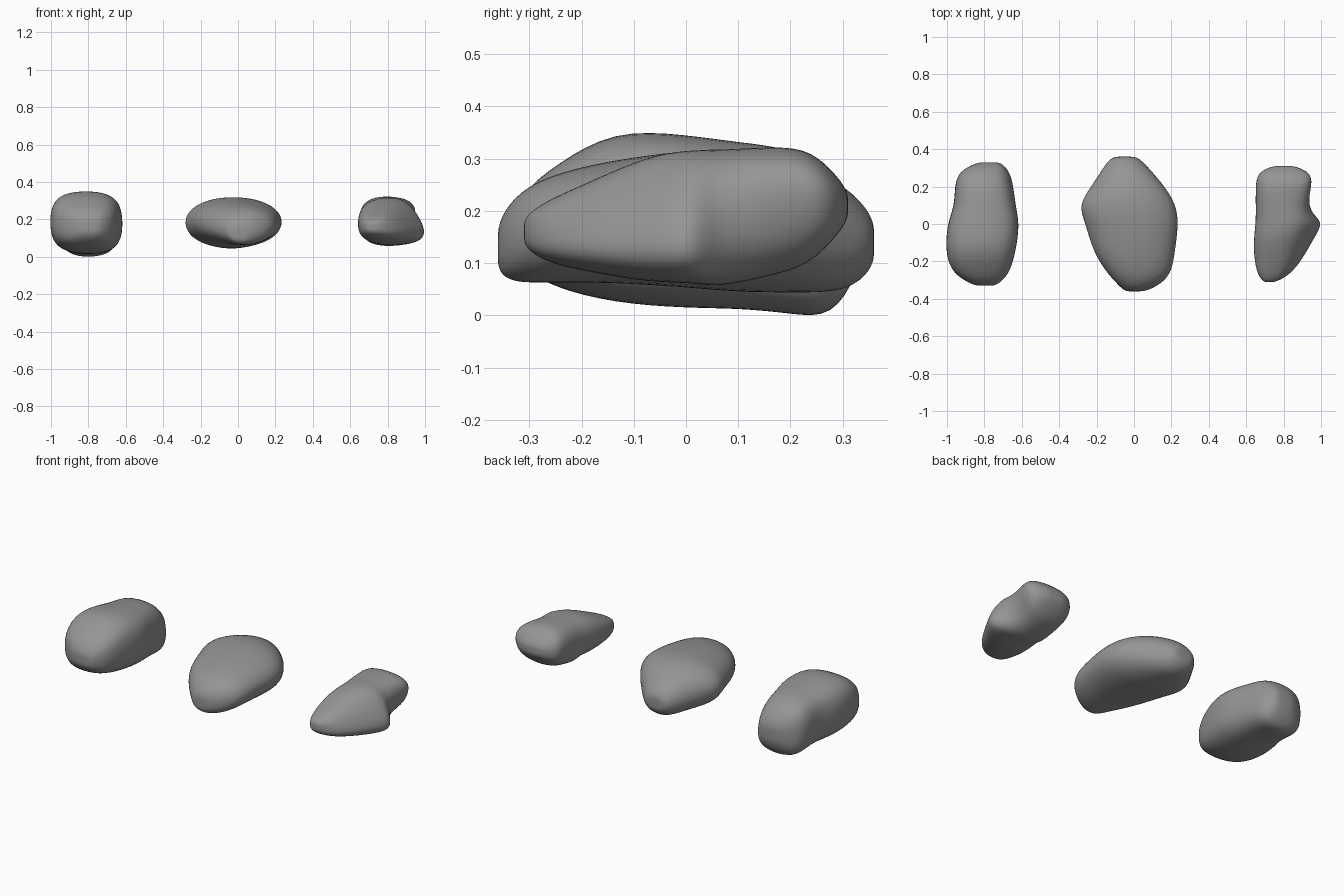
import bpy
import bmesh
from math import cos, sin, pi, copysign

if "Cube" in bpy.data.objects:
    bpy.data.objects.remove(bpy.data.objects["Cube"], do_unlink=True)

# Plain grey stone
stone = bpy.data.materials.new("grey_stone")
stone.use_nodes = True
colour = (0.3, 0.3, 0.3, 1)
stone.diffuse_color = colour
stone.node_tree.nodes["Principled BSDF"].inputs["Base Color"].default_value = colour
SIDES = 14


def rounded(value, power):
    return copysign(abs(value) ** (2 / power), value)


def section(bm, station, power):
    """Ring fitted to its left, right, bottom and top limits; one flank may slope."""
    y, left, right, bottom, top, slope = station
    half_width = (right - left) / 2
    angles = [2 * pi * (i + 0.5) / SIDES for i in range(SIDES)]
    heights = [rounded(sin(a), power) for a in angles]
    widths = [rounded(cos(a), power) for a in angles]
    across = [half_width * w + slope * h / 2 * max(w, 0)
              for w, h in zip(widths, heights)]
    low, high = min(across), max(across)
    tallest = max(heights)
    ring = []
    for x, h in zip(across, heights):
        px = left + (x - low) / (high - low) * (right - left)
        pz = (bottom + top) / 2 + h / tallest * (top - bottom) / 2
        ring.append(bm.verts.new((px, y, pz)))
    return ring


def cap(bm, ring):
    """Close an end with a fan of triangles."""
    centre = sum((v.co for v in ring[1:]), ring[0].co.copy()) / SIDES
    tip = bm.verts.new(centre)
    for i in range(SIDES):
        bm.faces.new((ring[i], ring[(i + 1) % SIDES], tip))


def make_rock(name, stations, power):
    bm = bmesh.new()
    rings = [section(bm, s, power) for s in stations]
    for a, b in zip(rings, rings[1:]):
        for i in range(SIDES):
            j = (i + 1) % SIDES
            bm.faces.new((a[i], a[j], b[j], b[i]))
    cap(bm, rings[0])
    cap(bm, rings[-1])
    bmesh.ops.recalc_face_normals(bm, faces=bm.faces[:])
    mesh = bpy.data.meshes.new(name)
    bm.to_mesh(mesh)
    bm.free()
    mesh.materials.append(stone)
    mesh.shade_smooth()
    rock = bpy.data.objects.new(name, mesh)
    bpy.context.collection.objects.link(rock)
    smooth = rock.modifiers.new("soften", "SUBSURF")
    smooth.levels = smooth.render_levels = 2
    return rock


# Stations run front to back: y, left, right, bottom, top, slope of the +x flank
make_rock("blocky_rock", [
    (-.33, -.85, -.74, .12, .2, 0),
    (-.3, -.91, -.7, .08, .25, 0),
    (-.25, -.98, -.66, .05, .29, 0),
    (-.14, -1.01, -.63, .02, .36, 0),
    (0, -1, -.61, .01, .35, 0),
    (.1, -.96, -.63, .01, .335, -.02),
    (.2, -.96, -.64, 0, .325, -.03),
    (.28, -.94, -.66, -.01, .28, -.03),
    (.33, -.84, -.71, .08, .2, 0),
], 2.8)

make_rock("flat_rock", [
    (-.36, -.05, .06, .08, .18, 0),
    (-.33, -.08, .13, .06, .23, 0),
    (-.27, -.14, .2, .06, .27, 0),
    (-.15, -.22, .22, .06, .3, 0),
    (0, -.26, .24, .05, .32, 0),
    (.1, -.3, .23, .04, .325, .02),
    (.2, -.23, .17, .04, .31, .02),
    (.31, -.16, .07, .04, .25, 0),
    (.36, -.12, .02, .09, .19, 0),
], 2.1)

make_rock("notched_rock", [
    (-.31, .69, .76, .13, .19, 0),
    (-.27, .66, .84, .1, .22, -.04),
    (-.18, .64, .91, .08, .26, -.1),
    (-.07, .64, .97, .06, .31, -.14),
    (.01, .65, 1.02, .06, .32, -.16),
    (.06, .65, .95, .05, .32, -.04),
    (.15, .65, .94, .07, .325, .05),
    (.23, .65, .96, .09, .325, .06),
    (.28, .67, .94, .14, .28, .03),
    (.31, .74, .86, .18, .24, 0),
], 2.6)
